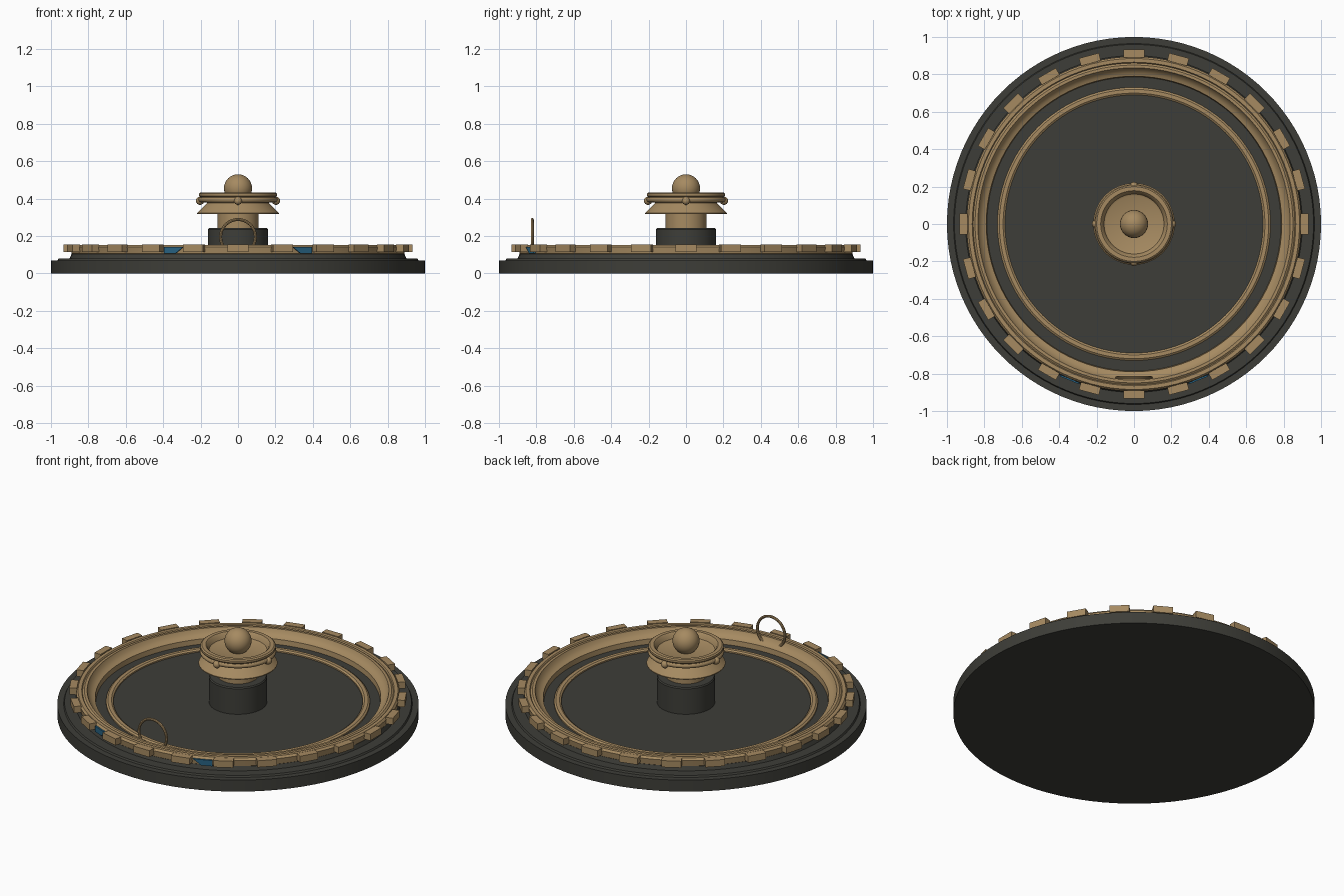
import bpy, bmesh, math
from mathutils import Matrix

if "Cube" in bpy.data.objects:
    bpy.data.objects.remove(bpy.data.objects["Cube"])

def mat(name, col):
    m = bpy.data.materials.new(name)
    m.diffuse_color = (*col, 1)
    m.use_nodes = True
    m.node_tree.nodes["Principled BSDF"].inputs["Base Color"].default_value = m.diffuse_color
    return m

DARK = mat("dark stone", (0.048, 0.048, 0.04))
BRASS = mat("brass", (0.38, 0.255, 0.12))
BLUE = mat("blue glass", (0.02, 0.12, 0.22))

def finish(name, bm, m, smooth=True):
    bmesh.ops.recalc_face_normals(bm, faces=bm.faces)
    me = bpy.data.meshes.new(name)
    bm.to_mesh(me)
    bm.free()
    ob = bpy.data.objects.new(name, me)
    bpy.context.collection.objects.link(ob)
    me.materials.append(m)
    if smooth:
        bpy.context.view_layer.objects.active = ob
        bpy.ops.object.select_all(action='DESELECT')
        ob.select_set(True)
        bpy.ops.object.shade_smooth_by_angle(angle=math.radians(30))
    return ob

def lathe(name, profile, m, closed=False, n=96):
    """Spin an (r, z) profile about z."""
    bm = bmesh.new()
    vs = [bm.verts.new((r, 0, z)) for r, z in profile]
    pairs = list(zip(vs, vs[1:])) + ([(vs[-1], vs[0])] if closed else [])
    es = [bm.edges.new(p) for p in pairs]
    bmesh.ops.spin(bm, geom=vs + es, cent=(0, 0, 0), axis=(0, 0, 1),
                   angle=2 * math.pi, steps=n, use_duplicate=False)
    bmesh.ops.remove_doubles(bm, verts=bm.verts, dist=1e-5)
    return finish(name, bm, m)

def circle(r, z, a, n=12):
    return [(r + a * math.cos(2 * math.pi * i / n), z + a * math.sin(2 * math.pi * i / n)) for i in range(n)]

def ball(name, loc, r, m, seg=32):
    bm = bmesh.new()
    bmesh.ops.create_uvsphere(bm, u_segments=seg, v_segments=seg // 2, radius=r,
                              matrix=Matrix.Translation(loc))
    return finish(name, bm, m)

# stepped dark base and floor
lathe("base", [(0, 0), (1, 0), (1, 0.07), (0.965, 0.07), (0.96, 0.08), (0.9, 0.08),
               (0.89, 0.104), (0.82, 0.104), (0.8, 0.08), (0, 0.08)], DARK)

# main stepped ring and inner ring
lathe("outer_ring", [(0.875, 0.09), (0.89, 0.105), (0.895, 0.14), (0.885, 0.152), (0.865, 0.152),
                     (0.86, 0.145), (0.85, 0.152), (0.835, 0.152), (0.825, 0.13), (0.805, 0.115),
                     (0.79, 0.11), (0.785, 0.07)], BRASS, True)
lathe("inner_ring", [(0.73, 0.07), (0.73, 0.088), (0.72, 0.095), (0.7, 0.095),
                     (0.69, 0.088), (0.69, 0.07)], BRASS, True)

# 24 blocks around the rim
bm = bmesh.new()
for i in range(24):
    M = (Matrix.Rotation(math.radians(15 * i), 4, 'Z') @ Matrix.Translation((0.911, 0, 0.134))
         @ Matrix.Diagonal((0.042, 0.11, 0.04, 1)))
    bmesh.ops.create_cube(bm, size=1, matrix=M)
finish("rim_blocks", bm, BRASS, False)

# two slanted blue plates in the front gaps
for s, name in ((-1, "left_glass"), (1, "right_glass")):
    bm = bmesh.new()
    M = Matrix.Rotation(math.radians(22.5 * s), 4, 'Z')
    pts = [(-0.055, 0.14), (0.055, 0.14), (0.055, 0.105), (-0.01, 0.105)]
    f = bm.faces.new([bm.verts.new(M @ Matrix.Translation((s * u, -0.904, z)).to_translation())
                      for u, z in pts])
    ext = bmesh.ops.extrude_face_region(bm, geom=[f])
    up = [v for v in ext["geom"] if isinstance(v, bmesh.types.BMVert)]
    bmesh.ops.translate(bm, verts=up, vec=M.to_3x3() @ Matrix.Translation((0, 0.009, 0)).to_translation())
    finish(name, bm, BLUE, False)

# central pillar
lathe("pillar_foot", [(0, 0.07), (0.16, 0.07), (0.16, 0.235), (0.155, 0.242), (0, 0.242)], DARK)
lathe("pillar_neck", [(0.11, 0.23), (0.11, 0.33)], BRASS)
# flared skirt with a shallow dish on top
lathe("pillar_head", [(0, 0.318), (0.218, 0.318), (0.218, 0.323), (0.165, 0.375), (0.165, 0.39),
                      (0.2, 0.405), (0.208, 0.415), (0.208, 0.427), (0.2, 0.433), (0.178, 0.433),
                      (0.17, 0.425), (0.16, 0.4), (0.15, 0.395), (0, 0.395)], BRASS)
lathe("head_band", circle(0.198, 0.394, 0.014), BRASS, True)
ball("top_ball", (0, 0, 0.455), 0.075, BRASS)
for i in range(4):
    a = math.pi / 2 * i
    ball(f"band_stud_{i}", (0.203 * math.cos(a), 0.203 * math.sin(a), 0.388), 0.022, BRASS, 16)

# upright hoop standing on the front of the ring
hoop = lathe("front_hoop", circle(0.093, 0, 0.008, 8), BRASS, True, 48)
hoop.data.transform(Matrix.Translation((0, -0.822, 0.195)) @ Matrix.Rotation(math.pi / 2, 4, 'X'))
